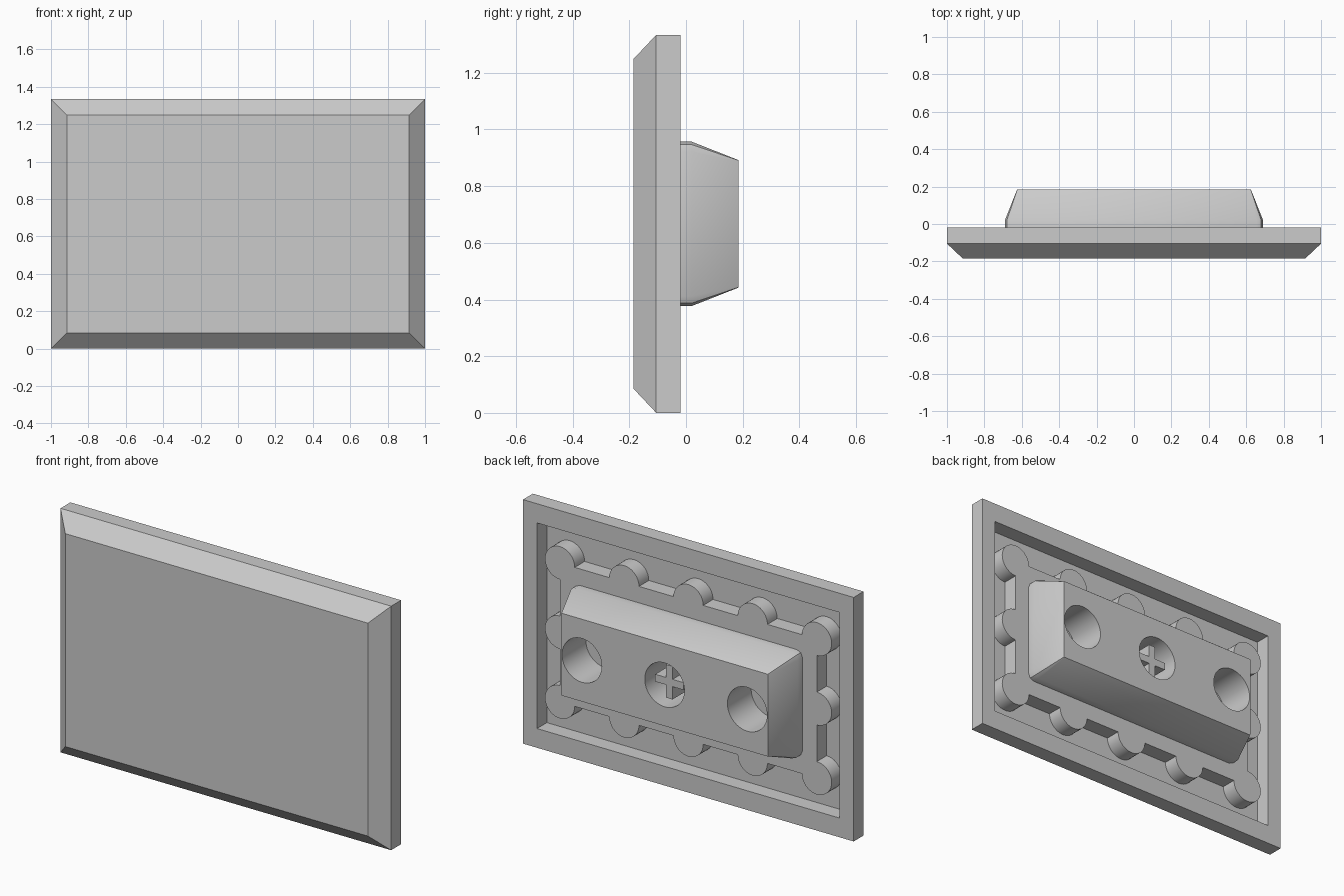
import bpy, bmesh, math

MID_Z = 0.667          # height of the centre line
BACK = -0.02           # rear plane of the rim and the pad
FLOOR = -0.105         # floor of the rear recess

cube = bpy.data.objects.get("Cube")
if cube:
    bpy.data.objects.remove(cube, do_unlink=True)

grey = bpy.data.materials.new("light_grey_plastic")
grey.use_nodes = True
colour = (0.6, 0.6, 0.6, 1)
grey.diffuse_color = colour
grey.node_tree.nodes["Principled BSDF"].inputs["Base Color"].default_value = colour


def rectangle(hx, hz, radius=0.0, steps=2):
    """Outline of a rectangle, with rounded corners when a radius is given."""
    if not radius:
        return [(hx, -hz), (hx, hz), (-hx, hz), (-hx, -hz)]
    pts = []
    for i, (sx, sz) in enumerate([(1, 1), (-1, 1), (-1, -1), (1, -1)]):
        for s in range(steps + 1):
            a = math.pi / 2 * (i + s / steps)
            pts.append((sx * (hx - radius) + radius * math.cos(a),
                        sz * (hz - radius) + radius * math.sin(a)))
    return pts


def circle(cx, radius, sides=48):
    return [(cx + radius * math.cos(math.tau * i / sides),
             radius * math.sin(math.tau * i / sides)) for i in range(sides)]


def loft(name, sections):
    """Closed solid through (outline, y) sections."""
    bm = bmesh.new()
    rings = [[bm.verts.new((x, y, z + MID_Z)) for x, z in pts] for pts, y in sections]
    n = len(rings[0])
    for a, b in zip(rings, rings[1:]):
        for i in range(n):
            j = (i + 1) % n
            bm.faces.new((a[i], a[j], b[j], b[i]))
    bm.faces.new(rings[0])
    bm.faces.new(rings[-1])
    bmesh.ops.recalc_face_normals(bm, faces=bm.faces)
    mesh = bpy.data.meshes.new(name)
    bm.to_mesh(mesh)
    bm.free()
    mesh.materials.append(grey)
    obj = bpy.data.objects.new(name, mesh)
    bpy.context.collection.objects.link(obj)
    return obj


def smooth(obj):
    bpy.ops.object.select_all(action='DESELECT')
    obj.select_set(True)
    bpy.context.view_layer.objects.active = obj
    bpy.ops.object.shade_smooth_by_angle(angle=math.radians(30))


# Front plate: chamfered face, straight sides and a recess in the back
loft("front_plate", [
    (rectangle(0.915, 0.582), -0.185),
    (rectangle(1.0, MID_Z), -0.105),
    (rectangle(1.0, MID_Z), BACK),
    (rectangle(0.915, 0.562), BACK),
    (rectangle(0.915, 0.562), FLOOR),
])

# Pad outline: a rectangle with round lobes on its corners and edges
PX, PZ, LOBE = 0.777, 0.38, 0.09
lobes = [(PX, 0, 0), (PX, PZ, 0)]
lobes += [(PX * k / 2, PZ, 90) for k in (1, 0, -1)]
lobes += [(-PX, PZ, 90), (-PX, 0, 180), (-PX, -PZ, 180)]
lobes += [(PX * k / 2, -PZ, 270) for k in (-1, 0, 1)]
lobes += [(PX, -PZ, 270)]
outline = []
for cx, cz, facing in lobes:
    corner = abs(cx) == PX and abs(cz) == PZ
    start, sweep = facing - 90, 270 if corner else 180
    steps = sweep // 10
    for s in range(steps + 1):
        a = math.radians(start + sweep * s / steps)
        outline.append((cx + LOBE * math.cos(a), cz + LOBE * math.sin(a)))
smooth(loft("lobed_pad", [(outline, FLOOR - 0.01), (outline, BACK)]))

# Tapered mounting block
block = loft("mounting_block", [
    (rectangle(0.69, 0.29, 0.035), BACK - 0.01),
    (rectangle(0.69, 0.29, 0.035), 0.02),
    (rectangle(0.625, 0.225, 0.004), 0.185),
])

# Three round sockets through the block
cutters = []
for x in (-0.5, 0, 0.5):
    cutter = loft("socket_cutter", [(circle(x, 0.12), -0.1), (circle(x, 0.12), 0.3)])
    mod = block.modifiers.new("socket", 'BOOLEAN')
    mod.operation, mod.solver, mod.object = 'DIFFERENCE', 'EXACT', cutter
    cutters.append(cutter)
bpy.context.view_layer.update()
cut = bpy.data.meshes.new_from_object(
    block.evaluated_get(bpy.context.evaluated_depsgraph_get()))
block.modifiers.clear()
block.data = cut
for cutter in cutters:
    bpy.data.objects.remove(cutter, do_unlink=True)
smooth(block)

# Cross-shaped stem inside the middle socket
W, AX, AZ = 0.02, 0.085, 0.09
cross = [(AX, -W), (AX, W), (W, W), (W, AZ), (-W, AZ), (-W, W),
         (-AX, W), (-AX, -W), (-W, -W), (-W, -AZ), (W, -AZ), (W, -W)]
loft("cross_stem", [(cross, BACK - 0.01), (cross, 0.145)])
